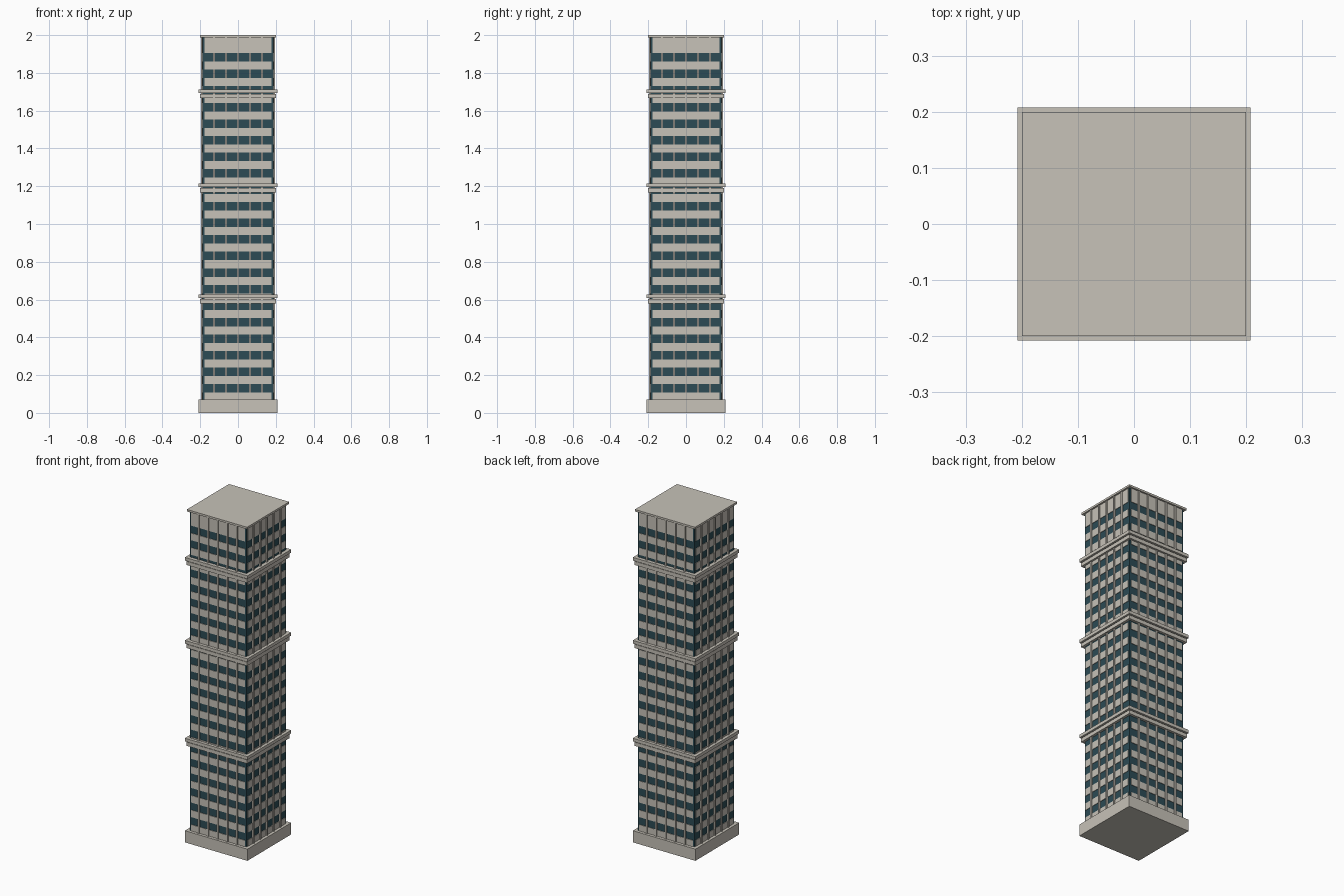
import bpy, bmesh
from mathutils import Matrix, Vector

cube = bpy.data.objects.get("Cube")
if cube:
    bpy.data.objects.remove(cube, do_unlink=True)


def material(name, rgb):
    m = bpy.data.materials.new(name)
    m.use_nodes = True
    m.diffuse_color = (*rgb, 1)
    m.node_tree.nodes["Principled BSDF"].inputs["Base Color"].default_value = (*rgb, 1)
    return m


STONE = material("warm grey stone", (0.57, 0.54, 0.48))
GLASS = material("dark teal glass", (0.025, 0.07, 0.09))


def build(name, boxes, mat):
    """One object from boxes given as (half x, half y, z low, z high, centre x, centre y)."""
    bm = bmesh.new()
    for hx, hy, z0, z1, cx, cy in boxes:
        place = Matrix.Translation((cx, cy, (z0 + z1) / 2))
        size = Matrix.Diagonal(Vector((2 * hx, 2 * hy, z1 - z0, 1)))
        bmesh.ops.create_cube(bm, size=1, matrix=place @ size)
    mesh = bpy.data.meshes.new(name)
    bm.to_mesh(mesh)
    bm.free()
    mesh.materials.append(mat)
    obj = bpy.data.objects.new(name, mesh)
    bpy.context.collection.objects.link(obj)
    return obj


def square(half, z0, z1):
    return (half, half, z0, z1, 0, 0)


BASE_TOP, ROOF_LOW, HEIGHT = 0.07, 1.988, 2.0
CORE, WALL, FIN = 0.187, 0.19, 0.196   # distance of each layer from the axis
PANEL = 0.178                          # half width of a facade, leaving glass corners

# Plinth, glass shaft and roof
build("plinth", [square(0.208, 0, BASE_TOP)], STONE)
build("glass_shaft", [square(CORE, BASE_TOP, ROOF_LOW)], GLASS)
build("roof_slab", [square(0.2, ROOF_LOW, HEIGHT)], STONE)

# Wall bands between the window rows, as crossed boxes with open corners
ROWS, FIRST, PITCH, HALF_WINDOW = 21, 0.13, 0.0876, 0.0225
bands, low = [], BASE_TOP
for row in range(ROWS + 1):
    z = FIRST + row * PITCH
    high = z - HALF_WINDOW if row < ROWS else ROOF_LOW
    bands += [(PANEL, WALL, low, high, 0, 0), (WALL, PANEL, low, high, 0, 0)]
    low = z + HALF_WINDOW
build("wall_bands", bands, STONE)

# Vertical fins dividing each facade into six bays
fins = []
depth = (FIN - CORE) / 2
for i in range(-2, 3):
    x = i * 0.0635
    for side in (-1, 1):
        d = side * (CORE + depth)
        fins += [(0.005, depth, BASE_TOP, ROOF_LOW, x, d),
                 (depth, 0.005, BASE_TOP, ROOF_LOW, d, x)]
build("window_fins", fins, STONE)

# Double ledges around the tower
for name, z in (("lower", 0.58), ("middle", 1.168), ("upper", 1.667)):
    build(name + "_ledge", [square(0.202, z, z + 0.022),
                            square(0.208, z + 0.027, z + 0.046)], STONE)
